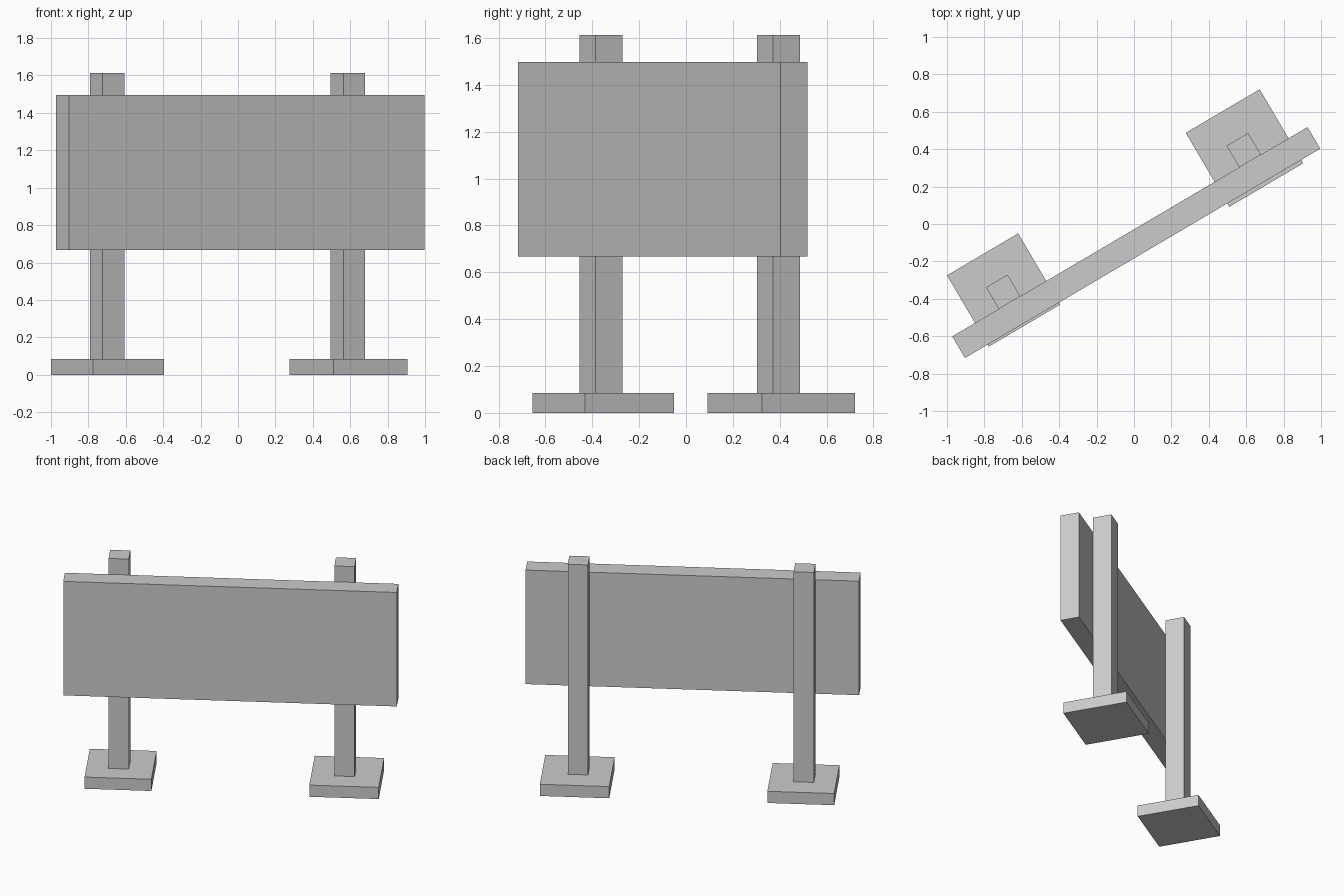
import bpy
import math
from mathutils import Vector, Matrix

if "Cube" in bpy.data.objects:
    bpy.data.objects.remove(bpy.data.objects["Cube"])

# The whole sign is turned about the vertical axis
TURN = Matrix.Rotation(math.radians(30.5), 4, 'Z')
BASE_H, POST_TOP = 0.085, 1.612


def box(name, along, across, z0, z1, width, depth):
    """Box placed in the sign's own turned frame (along / across the board)."""
    loc = TURN @ Vector((along, across, (z0 + z1) / 2))
    bpy.ops.mesh.primitive_cube_add(size=1, location=loc)
    ob = bpy.context.object
    ob.name = name
    ob.data.transform(TURN @ Matrix.Diagonal((width, depth, z1 - z0, 1)))
    return ob


# Board on the front of the posts
box("sign_board", -0.040, -0.0915, 0.668, 1.497, 2.205, 0.134)

# Posts, each standing on a square foot (the right foot is slightly larger)
for side, post_x, foot_x, foot in (("left", -0.787, -0.780, 0.442),
                                   ("right", 0.706, 0.715, 0.459)):
    box(side + "_foot", foot_x, 0.050, 0, BASE_H, foot, foot)
    box(side + "_post", post_x, 0.0425, BASE_H, POST_TOP, 0.134, 0.134)
